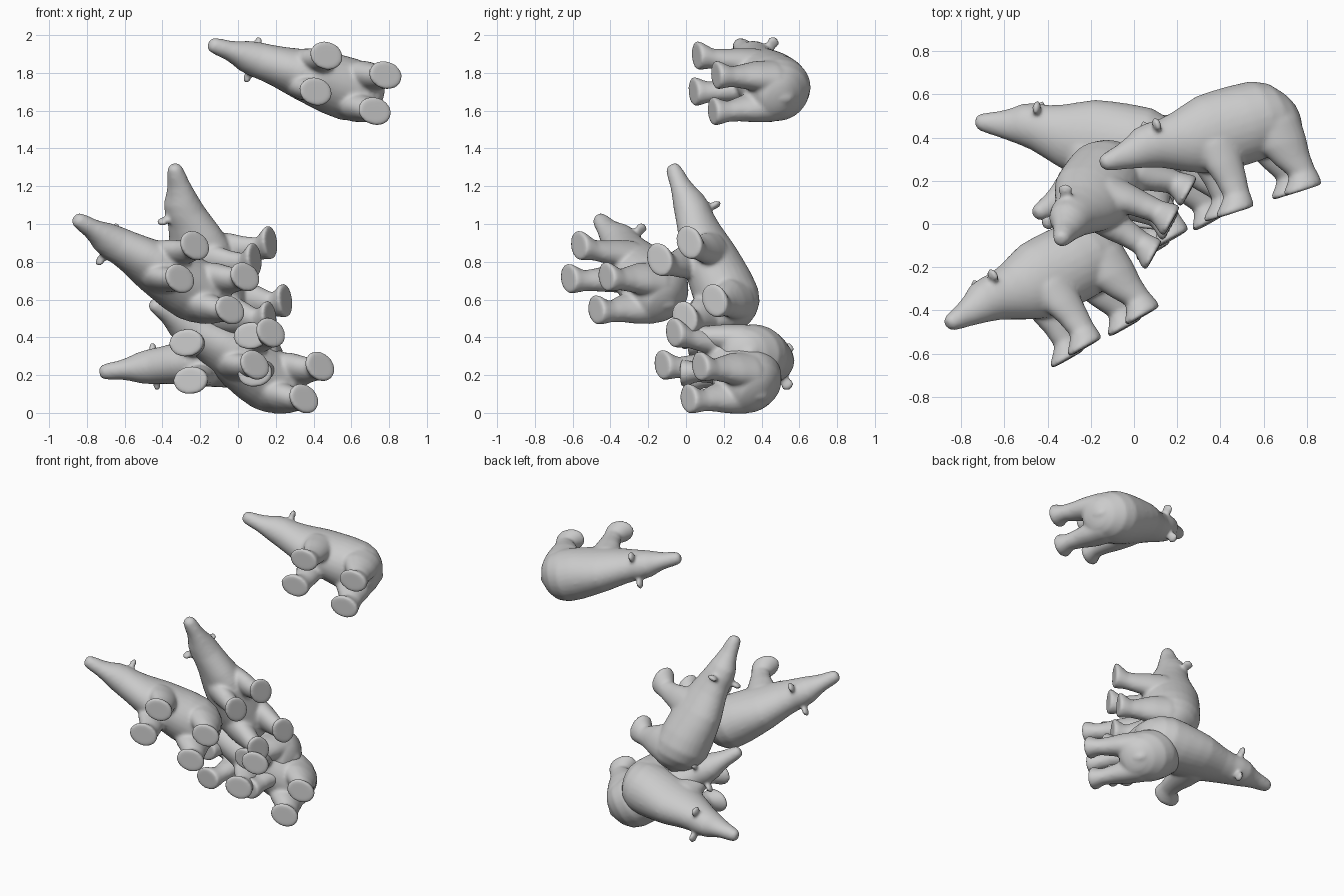
import bpy, bmesh, math
from mathutils import Vector, Matrix

if "Cube" in bpy.data.objects:
    bpy.data.objects.remove(bpy.data.objects["Cube"])

# Local bear frame: x forward, y to its left, z up
bm = bmesh.new()


def loft(rings):
    """Skin a list of point rings and close both ends."""
    loops = [[bm.verts.new(p) for p in ring] for ring in rings]
    n = len(loops[0])
    faces = []
    for a, b in zip(loops, loops[1:]):
        for i in range(n):
            j = (i + 1) % n
            faces.append(bm.faces.new((a[i], a[j], b[j], b[i])))
    faces.append(bm.faces.new(loops[0][::-1]))
    faces.append(bm.faces.new(loops[-1]))
    bmesh.ops.recalc_face_normals(bm, faces=faces)


def angles(n=28):
    return [2 * math.pi * i / n for i in range(n)]


def leg(rows, side):
    # row: height, forward centre, side centre, forward radius, side radius
    loft([[(f + rf * math.cos(a), side * (s + rs * math.sin(a)), u)
           for a in angles()] for u, f, s, rf, rs in rows])


# Torso, neck and head: forward, bottom, top, half width
body = [(-.338, -.03, .04, .04), (-.325, -.08, .08, .085), (-.295, -.11, .13, .122),
        (-.24, -.13, .19, .153), (-.17, -.14, .222, .167), (-.08, -.142, .23, .163),
        (.02, -.142, .234, .148), (.10, -.137, .232, .135), (.17, -.12, .214, .122),
        (.24, -.092, .195, .108), (.31, -.058, .184, .098), (.37, -.03, .186, .093),
        (.43, -.012, .178, .082), (.48, .0, .152, .064), (.53, .012, .133, .051),
        (.59, .024, .118, .045), (.625, .034, .108, .038), (.642, .055, .095, .02)]
loft([[(f, w * math.cos(a), (lo + hi) / 2 + (hi - lo) / 2 * math.sin(a))
       for a in angles()] for f, lo, hi, w in body])

# Legs with broad paws, and ears, mirrored
front = [(.08, .09, .055, .08, .06), (0, .095, .07, .105, .068),
         (-.10, .095, .078, .09, .064), (-.18, .088, .084, .073, .057),
         (-.25, .088, .092, .062, .052), (-.285, .105, .098, .077, .063),
         (-.315, .12, .10, .093, .075), (-.334, .122, .10, .09, .072)]
hind = [(.10, -.19, .06, .10, .08), (0, -.195, .075, .125, .088),
        (-.10, -.205, .085, .112, .077), (-.18, -.222, .09, .086, .063),
        (-.25, -.245, .096, .064, .053), (-.285, -.237, .10, .078, .062),
        (-.315, -.225, .10, .094, .074), (-.334, -.223, .10, .09, .071)]
for side in (1, -1):
    leg(front, side)
    leg(hind, side)
    bmesh.ops.create_uvsphere(
        bm, u_segments=16, v_segments=10, radius=1,
        matrix=Matrix.Translation((.355, side * .095, .165))
        @ Matrix.Rotation(-side * .6, 4, 'X') @ Matrix.Diagonal((.02, .036, .034, 1)))
# Short tail
bmesh.ops.create_uvsphere(bm, u_segments=16, v_segments=10, radius=1,
                          matrix=Matrix.Translation((-.325, 0, .03))
                          @ Matrix.Diagonal((.022, .03, .05, 1)))

# Fuse the parts into one smooth skin
raw = bpy.data.meshes.new("bear_parts")
bm.to_mesh(raw)
bm.free()
tmp = bpy.data.objects.new("bear_parts", raw)
bpy.context.collection.objects.link(tmp)
rm = tmp.modifiers.new("fuse", 'REMESH')
rm.mode = 'VOXEL'
rm.voxel_size = .011
sm = tmp.modifiers.new("soften", 'SMOOTH')
sm.factor = .5
sm.iterations = 7
dg = bpy.context.evaluated_depsgraph_get()
skin = bpy.data.meshes.new_from_object(tmp.evaluated_get(dg))
skin.name = "bear_skin"
bpy.data.objects.remove(tmp)
for p in skin.polygons:
    p.use_smooth = True

# Tumbling bears: midpoint between the paws, forward direction, up direction
poses = {
    "bear_top": ((.592, .098, 1.747), (-.91, -.295, .30), (-.30, .98, 0)),
    "bear_left": ((-.137, -.525, .72), (-.77, -.42, .48), (-.46, .87, -.06)),
    "bear_upright": ((.17, 0, .71), (-.23, -.39, .89), (-.80, .43, -.01)),
    "bear_low": ((.26, -.03, .255), (-.76, -.40, .52), (-.465, .82, -.06)),
    "bear_bottom": ((-.10, 0, .29), (-.985, .11, -.11), (.11, .99, 0)),
}
for name, (ground, fwd, up) in poses.items():
    F = Vector(fwd).normalized()
    L = Vector(up).cross(F).normalized()
    U = F.cross(L)
    rot = Matrix((F, L, U)).transposed().to_4x4()
    ob = bpy.data.objects.new(name, skin)
    ob.matrix_world = (Matrix.Translation(ground) @ rot
                       @ Matrix.Translation((.045, 0, .33)))
    bpy.context.collection.objects.link(ob)
